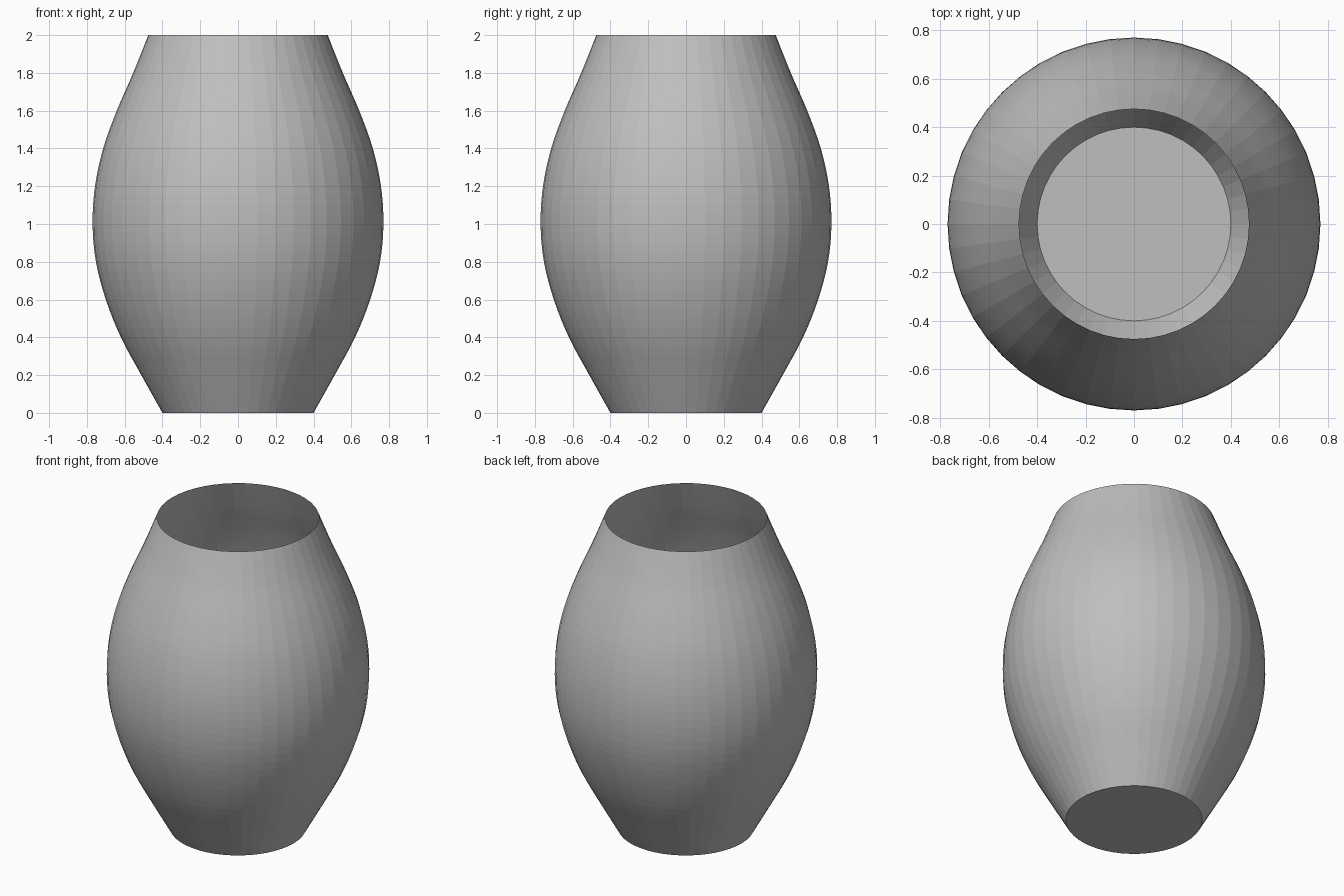
import bpy
import bmesh
from math import cos, sin, tau

SIDES, RINGS, HEIGHT = 48, 40, 2.0

# radius at evenly spaced heights, bottom to top
RADII = [0.40, 0.512, 0.62, 0.70, 0.752, 0.77, 0.757, 0.714, 0.642, 0.555, 0.475]


def radius(t):
    """Smooth curve through the profile radii, t from 0 to 1."""
    ends = [2 * RADII[0] - RADII[1]] + RADII + [2 * RADII[-1] - RADII[-2]]
    s = t * (len(RADII) - 1)
    i = min(int(s), len(RADII) - 2)
    u = s - i
    a, b, c, d = ends[i:i + 4]
    return b + 0.5 * u * (c - a + u * (2 * a - 5 * b + 4 * c - d + u * (3 * (b - c) + d - a)))


cube = bpy.data.objects.get("Cube")
if cube:
    bpy.data.objects.remove(cube, do_unlink=True)

# plain grey clay
grey = bpy.data.materials.new("clay grey")
grey.use_nodes = True
colour = (0.52, 0.52, 0.52, 1)
grey.diffuse_color = colour
grey.node_tree.nodes["Principled BSDF"].inputs["Base Color"].default_value = colour

# thin open wall, ring by ring, with a flat floor
bm = bmesh.new()
rings = []
for k in range(RINGS + 1):
    t = k / RINGS
    r = radius(t)
    rings.append([bm.verts.new((r * cos(tau * j / SIDES), r * sin(tau * j / SIDES), t * HEIGHT))
                  for j in range(SIDES)])
for low, high in zip(rings, rings[1:]):
    for j in range(SIDES):
        n = (j + 1) % SIDES
        bm.faces.new((low[j], low[n], high[n], high[j]))
bm.faces.new(rings[0][::-1])

mesh = bpy.data.meshes.new("vase_body")
bm.to_mesh(mesh)
bm.free()
mesh.materials.append(grey)
vase = bpy.data.objects.new("vase_body", mesh)
bpy.context.collection.objects.link(vase)
